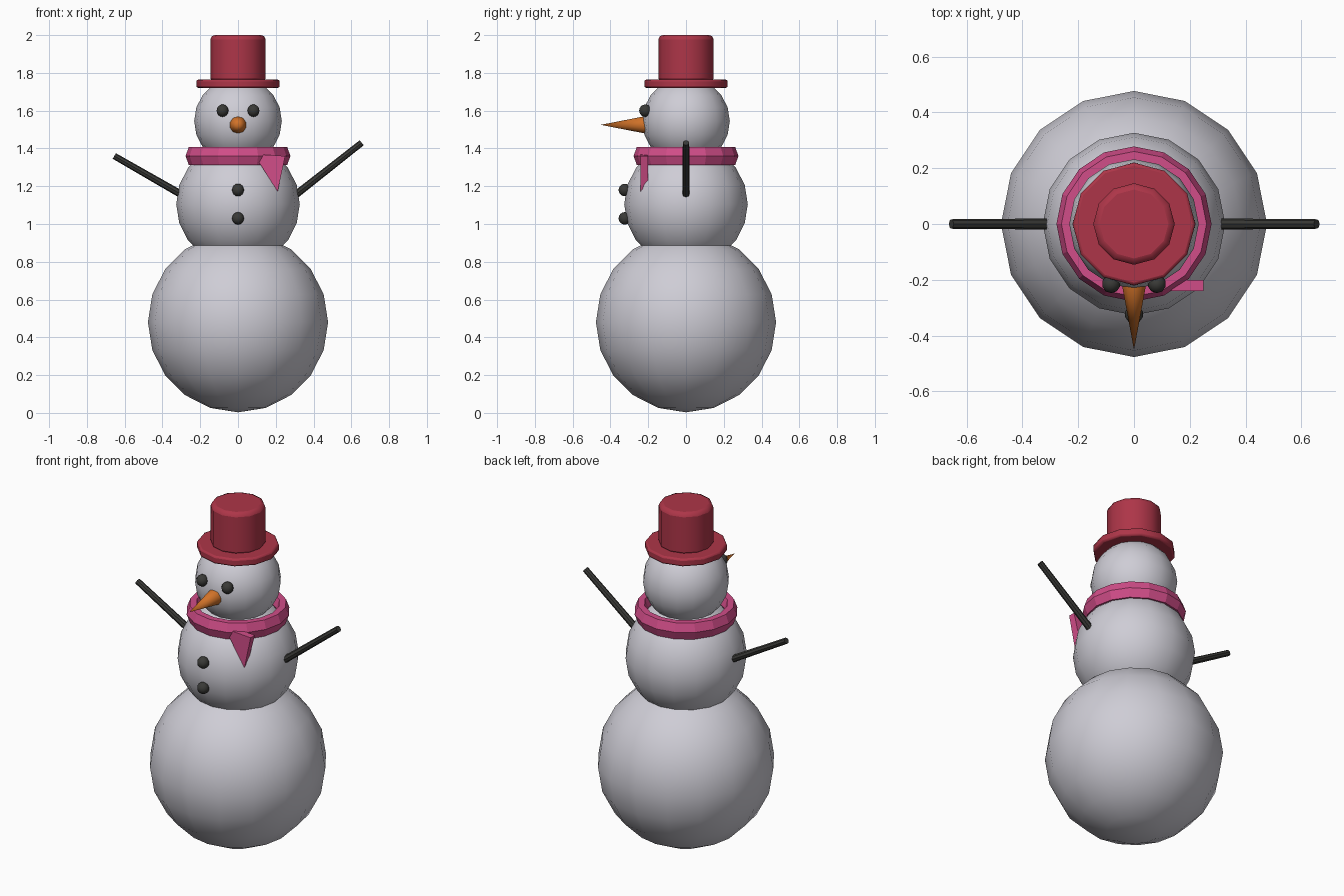
import bpy, math
from mathutils import Vector

if "Cube" in bpy.data.objects:
    bpy.data.objects.remove(bpy.data.objects["Cube"])


def material(name, rgb):
    m = bpy.data.materials.new(name)
    m.diffuse_color = (*rgb, 1)
    m.use_nodes = True
    m.node_tree.nodes["Principled BSDF"].inputs["Base Color"].default_value = m.diffuse_color
    return m


SNOW = material("snow grey white", (0.62, 0.61, 0.67))
RED = material("hat red", (0.42, 0.036, 0.065))
PINK = material("scarf pink", (0.64, 0.075, 0.25))
ORANGE = material("carrot orange", (0.64, 0.17, 0.022))
DARK = material("coal black", (0.042, 0.042, 0.038))


def finish(name, mat, smooth=None):
    o = bpy.context.object
    o.name = name
    o.data.materials.append(mat)
    if smooth:
        bpy.ops.object.shade_smooth_by_angle(angle=math.radians(smooth))
    return o


def ball(name, loc, r, mat, seg=16, rings=10):
    bpy.ops.mesh.primitive_uv_sphere_add(segments=seg, ring_count=rings, radius=r, location=loc)
    return finish(name, mat, 60)


def rod(name, a, b, r1, r2, mat, sides, smooth=40):
    a, b = Vector(a), Vector(b)
    d = b - a
    bpy.ops.mesh.primitive_cone_add(vertices=sides, radius1=r1, radius2=r2, depth=d.length,
                                    location=(a + b) / 2,
                                    rotation=d.to_track_quat('Z', 'Y').to_euler())
    return finish(name, mat, smooth)


def bevel(o, width, segments=2):
    m = o.modifiers.new("bevel", 'BEVEL')
    m.width = width
    m.segments = segments
    m.limit_method = 'ANGLE'
    m.angle_limit = math.radians(50)


# Snowballs
ball("lower_body", (0, 0, 0.48), 0.477, SNOW)
ball("upper_body", (0, 0, 1.105), 0.327, SNOW)
ball("head", (0, 0, 1.545), 0.232, SNOW)

# Hat
bevel(rod("hat_brim", (0, 0, 1.72), (0, 0, 1.765), 0.22, 0.22, RED, 12), 0.01)
bevel(rod("hat_crown", (0, 0, 1.75), (0, 0, 2.0), 0.146, 0.146, RED, 12), 0.022)

# Face and buttons
for side, s in (("left", -1), ("right", 1)):
    ball(side + "_eye", (s * 0.082, -0.215, 1.6), 0.033, DARK, 10, 8)
rod("nose", (0, -0.215, 1.525), (0, -0.452, 1.525), 0.046, 0, ORANGE, 10, 50)
for i, z in enumerate((1.18, 1.03)):
    ball(f"button_{i + 1}", (0, -0.324, z), 0.033, DARK, 10, 8)

# Stick arms, set at slightly different heights
rod("left_arm", (-0.28, 0, 1.145), (-0.655, 0, 1.36), 0.02, 0.017, DARK, 8)
rod("right_arm", (0.28, 0, 1.135), (0.655, 0, 1.43), 0.02, 0.017, DARK, 8)

# Scarf ring with a six-sided section
bpy.ops.mesh.primitive_torus_add(major_radius=0.242, minor_radius=0.036, major_segments=16,
                                 minor_segments=6, location=(0, 0, 1.36))
bpy.context.object.scale.z = 1.55
finish("scarf_ring", PINK)

# Hanging scarf end: a tapered plate, the back edge cut short at the tip
front = [(0.112, -0.24, 1.325), (0.21, -0.24, 1.172), (0.25, -0.24, 1.36), (0.135, -0.24, 1.367)]
back = [(0.114, -0.2, 1.325), (0.215, -0.2, 1.225), (0.25, -0.2, 1.36), (0.135, -0.2, 1.367)]
faces = [(0, 1, 2, 3), (7, 6, 5, 4)] + [(i, i + 4, (i + 1) % 4 + 4, (i + 1) % 4) for i in range(4)]
mesh = bpy.data.meshes.new("scarf_end")
mesh.from_pydata(front + back, [], faces)
mesh.materials.append(PINK)
bpy.context.collection.objects.link(bpy.data.objects.new("scarf_end", mesh))
